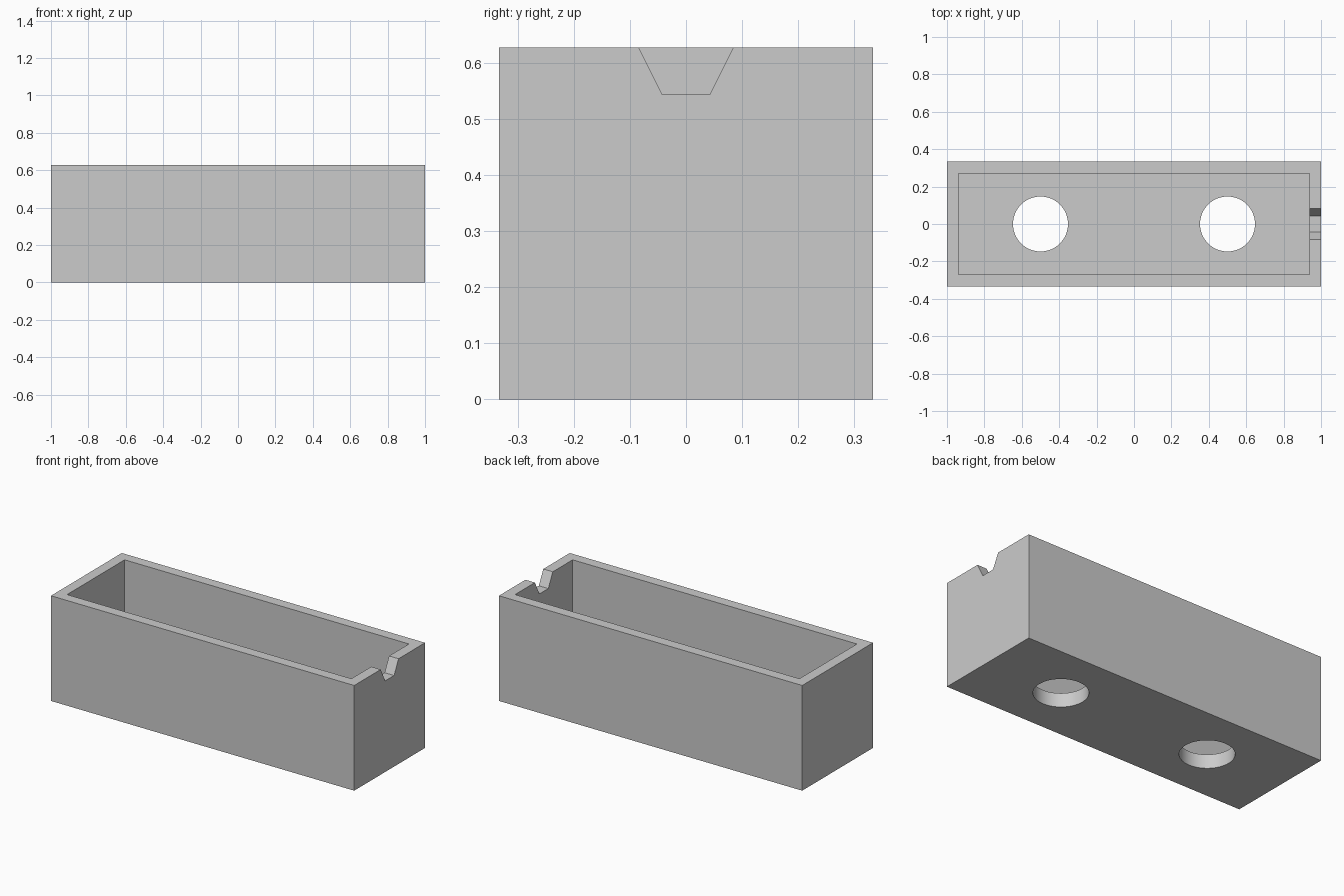
import bpy
import bmesh

LENGTH, WIDTH, HEIGHT = 2.0, 0.667, 0.627
WALL, FLOOR = 0.0625, 0.083
HOLE_RADIUS, HOLE_X = 0.147, 0.5

cube = bpy.data.objects.get("Cube")
if cube:
    bpy.data.objects.remove(cube, do_unlink=True)

grey = bpy.data.materials.new("light_grey")
grey.use_nodes = True
colour = (0.6, 0.6, 0.6, 1)
grey.diffuse_color = colour
grey.node_tree.nodes["Principled BSDF"].inputs["Base Color"].default_value = colour


def add_box(name, size, bottom):
    bpy.ops.mesh.primitive_cube_add(size=1, location=(0, 0, bottom + size[2] / 2))
    box = bpy.context.object
    box.name = name
    box.scale = size
    bpy.ops.object.transform_apply(location=True, scale=True)
    box.data.materials.append(grey)
    return box


def cut(target, cutter):
    cutter.hide_render = True
    mod = target.modifiers.new(cutter.name, "BOOLEAN")
    mod.operation = "DIFFERENCE"
    mod.solver = "EXACT"
    mod.object = cutter
    bpy.context.view_layer.objects.active = target
    bpy.ops.object.modifier_apply(modifier=mod.name)
    bpy.data.objects.remove(cutter, do_unlink=True)


# Open-topped trough
trough = add_box("trough", (LENGTH, WIDTH, HEIGHT), 0)
cut(trough, add_box("cavity", (LENGTH - 2 * WALL, WIDTH - 2 * WALL, HEIGHT), FLOOR))

# Two round drain holes through the floor
for side in (-1, 1):
    bpy.ops.mesh.primitive_cylinder_add(vertices=64, radius=HOLE_RADIUS, depth=0.3,
                                        location=(side * HOLE_X, 0, 0))
    hole = bpy.context.object
    hole.name = "drain_hole"
    hole.data.materials.append(grey)
    cut(trough, hole)

# Tapered notch in the rim of the left end wall, extended above the rim
profile = [(-0.042, 0.543), (0.042, 0.543), (0.126, 0.711), (-0.126, 0.711)]
bm = bmesh.new()
face = bm.faces.new([bm.verts.new((0.8, y, z)) for y, z in profile])
end = bmesh.ops.extrude_face_region(bm, geom=[face])["geom"]
bmesh.ops.translate(bm, vec=(0.4, 0, 0),
                    verts=[v for v in end if isinstance(v, bmesh.types.BMVert)])
bmesh.ops.recalc_face_normals(bm, faces=bm.faces)
mesh = bpy.data.meshes.new("notch")
bm.to_mesh(mesh)
bm.free()
mesh.materials.append(grey)
notch = bpy.data.objects.new("notch", mesh)
bpy.context.collection.objects.link(notch)
cut(trough, notch)

# Smooth hole walls, crisp edges elsewhere
bpy.ops.object.select_all(action="DESELECT")
trough.select_set(True)
bpy.context.view_layer.objects.active = trough
bpy.ops.object.shade_smooth_by_angle()
